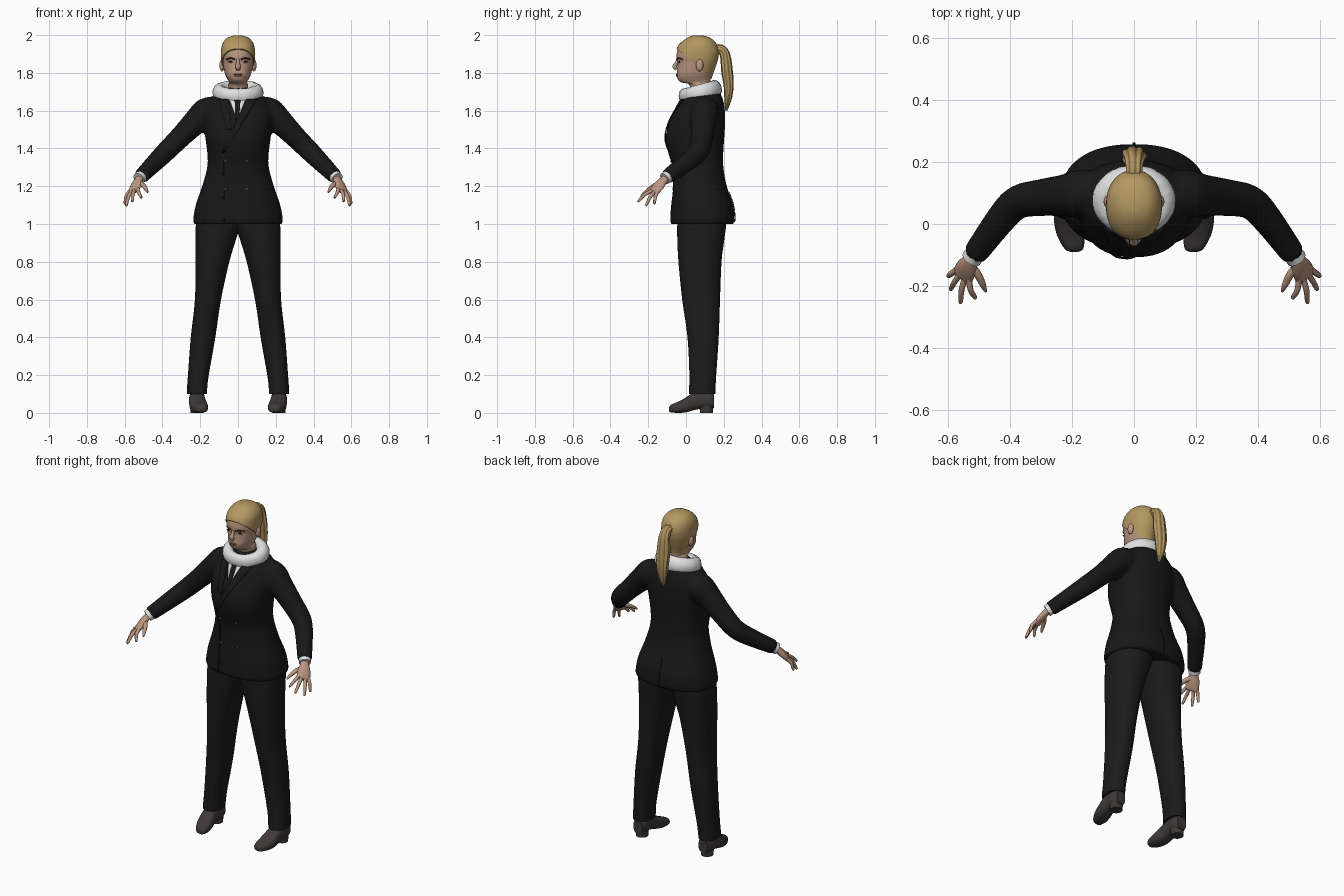
import bpy, bmesh, math, random
from math import cos, sin, pi, copysign
from mathutils import Vector, Matrix
from mathutils.bvhtree import BVHTree

if "Cube" in bpy.data.objects:
    bpy.data.objects.remove(bpy.data.objects["Cube"])
random.seed(4)


def material(name, r, g, b):
    m = bpy.data.materials.new(name)
    m.use_nodes = True
    m.diffuse_color = (r, g, b, 1)
    bsdf = m.node_tree.nodes["Principled BSDF"]
    bsdf.inputs["Base Color"].default_value = (r, g, b, 1)
    bsdf.inputs["Roughness"].default_value = 0.8
    return m


JACKET = material("jacket black", .009, .009, .009)
TROUSER = material("trouser black", .011, .011, .011)
SHOE = material("shoe brown", .05, .04, .04)
SKIN = material("skin", .5, .31, .22)
HAIR = material("blonde hair", .45, .31, .12)
HAIR_DARK = material("dark blonde hair", .24, .15, .05)
WHITE = material("white cloth", .75, .75, .75)
DARK = material("eye dark", .025, .016, .013)
LIP = material("lip rose", .33, .15, .12)
BUTTON = material("button bronze", .05, .035, .015)


def finish(name, bm, *mats, mirror=False):
    bmesh.ops.recalc_face_normals(bm, faces=bm.faces)
    for f in bm.faces:
        f.smooth = True
    mesh = bpy.data.meshes.new(name)
    bm.to_mesh(mesh)
    bm.free()
    mesh.set_sharp_from_angle(angle=math.radians(50))
    for m in mats:
        mesh.materials.append(m)
    ob = bpy.data.objects.new(name, mesh)
    bpy.context.scene.collection.objects.link(ob)
    if mirror:
        ob.modifiers.new("Mirror", 'MIRROR').use_mirror_merge = False
    return ob


def smooth(rows, k=4):
    # Catmull-Rom resampling of rows of numbers
    out, last = [], len(rows) - 1
    for i in range(last):
        quad = [rows[max(0, min(last, i + d))] for d in (-1, 0, 1, 2)]
        for j in range(k):
            t = j / k
            out.append(tuple(b + .5 * t * (c - a + t * (2*a - 5*b + 4*c - d + t * (3*b - a - 3*c + d)))
                             for a, b, c, d in zip(*quad)))
    return out + [tuple(rows[-1])]


def loft(bm, rings, dark_column=None):
    loops = [[bm.verts.new(p) for p in ring] for ring in rings]
    n = len(loops[0])
    for a, b in zip(loops, loops[1:]):
        for i in range(n):
            f = bm.faces.new((a[i], a[(i + 1) % n], b[(i + 1) % n], b[i]))
            if dark_column and dark_column(i):
                f.material_index = 1
    bm.faces.new(loops[0])
    bm.faces.new(loops[-1])


def oval(u0, u1, v0, v1, p=2.0, n=40):
    # superellipse that fills a box
    pts = []
    for i in range(n):
        c, s = cos(2 * pi * i / n), sin(2 * pi * i / n)
        pts.append(((u0 + u1) / 2 + (u1 - u0) / 2 * copysign(abs(c) ** (2 / p), c),
                    (v0 + v1) / 2 + (v1 - v0) / 2 * copysign(abs(s) ** (2 / p), s)))
    return pts


def level_rings(rows, p=2.0, n=40):
    return [[(x, y, z) for x, y in oval(x0, x1, y0, y1, p, n)] for z, x0, x1, y0, y1 in smooth(rows)]


def sweep(bm, rows, side=(1, 0, 0), n=16, wave=0, dark_column=None, k=4):
    # oval tube along a path of x, y, z, half width, half depth
    rows = smooth(rows, k)
    pts = [Vector(r[:3]) for r in rows]
    rings = []
    for i, r in enumerate(rows):
        t = (pts[min(i + 1, len(pts) - 1)] - pts[max(i - 1, 0)]).normalized()
        u = Vector(side)
        u = (u - t * u.dot(t)).normalized()
        v = t.cross(u)
        ring = []
        for j in range(n):
            a = 2 * pi * j / n
            g = 1 + wave * cos(7 * a)
            ring.append(pts[i] + u * r[3] * g * cos(a) + v * r[4] * g * sin(a))
        rings.append(ring)
    loft(bm, rings, dark_column)


def blob(name, mat, loc, scale, mirror=False):
    bm = bmesh.new()
    bmesh.ops.create_uvsphere(bm, u_segments=20, v_segments=12, radius=1,
                              matrix=Matrix.Translation(loc) @ Matrix.Diagonal((*scale, 1)))
    return finish(name, bm, mat, mirror=mirror)


def surface(ob):
    bpy.context.view_layer.update()
    tree = BVHTree.FromObject(ob, bpy.context.evaluated_depsgraph_get())

    def depth(x, z, way=-1):
        hit = tree.ray_cast(Vector((x, way * 2, z)), Vector((0, -way, 0)))[0]
        return hit.y if hit else 0.0
    return depth


# Jacket: torso and sleeves fused into one cloth surface
bm = bmesh.new()
torso = [(1.0, .235, -.08, .25), (1.02, .238, -.083, .258), (1.1, .224, -.078, .25),
         (1.2, .19, -.068, .216), (1.3, .163, -.072, .198), (1.37, .162, -.092, .197),
         (1.45, .172, -.108, .202), (1.53, .182, -.092, .207), (1.6, .18, -.057, .206),
         (1.65, .16, -.03, .198), (1.69, .115, 0, .182), (1.72, .07, .02, .15)]
loft(bm, level_rings([(z, -w, w, a, b) for z, w, a, b in torso], 2.3, 48))
for s in (1, -1):
    sweep(bm, [(s * x, y, z, r, q) for x, y, z, r, q in (
        (.1, .1, 1.62, .06, .065), (.165, .098, 1.59, .08, .078), (.225, .092, 1.54, .068, .068),
        (.3, .085, 1.465, .058, .06), (.375, .07, 1.39, .054, .055),
        (.43, .015, 1.335, .049, .05), (.515, -.1, 1.25, .04, .04))], n=24)
jacket = finish("jacket", bm, JACKET)
mod = jacket.modifiers.new("Fuse", 'REMESH')
mod.mode, mod.voxel_size, mod.use_smooth_shade = 'VOXEL', .01, True
mod = jacket.modifiers.new("Relax", 'SMOOTH')
mod.factor, mod.iterations = .5, 5
on_jacket = surface(jacket)


def panel(name, mat, z0, z1, left, right, lift=.004, way=-1, nx=6, nz=14):
    # thin plate laid on the jacket between two edges, each given bottom to top
    bm = bmesh.new()
    grid = []
    for j in range(nz + 1):
        t = j / nz
        z = z0 + (z1 - z0) * t
        a, b = (e[0] + (e[1] - e[0]) * t for e in (left, right))
        xs = [a + (b - a) * i / nx for i in range(nx + 1)]
        grid.append([bm.verts.new((x, on_jacket(x, z, way) + way * lift, z)) for x in xs])
    for r, q in zip(grid, grid[1:]):
        for i in range(nx):
            f = (r[i], r[i + 1], q[i + 1], q[i])
            bm.faces.new(f if way < 0 else f[::-1])
    ob = finish(name, bm, mat)
    mod = ob.modifiers.new("Thickness", 'SOLIDIFY')
    mod.thickness, mod.offset = .004, 0
    return ob


panel("shirt_front", WHITE, 1.56, 1.67, (-.008, -.05), (0, .045), .002)
panel("tie", JACKET, 1.555, 1.67, (-.014, -.018), (.006, .014), .005)
panel("left_lapel", JACKET, 1.38, 1.66, (-.085, .045), (-.07, .1), .006)
panel("right_lapel", JACKET, 1.5, 1.66, (-.06, -.1), (-.035, -.05), .005)
panel("front_flap_edge", TROUSER, 1.01, 1.38, (-.078, -.085), (-.07, -.077))
panel("back_vent", TROUSER, 1.01, 1.17, (-.005, -.002), (.005, .002), .003, 1)
for z in (1.335, 1.185):
    for x in (-.065, .045):
        blob("jacket_button", BUTTON, (x, on_jacket(x, z) - .002, z), (.009, .004, .009))

# Trousers
bm = bmesh.new()
loft(bm, level_rings([(.1, .165, .27, .015, .155), (.13, .163, .27, .016, .156), (.2, .155, .265, .018, .16),
                      (.4, .12, .25, .008, .173), (.6, .09, .228, -.02, .18), (.8, .046, .225, -.04, .188),
                      (.92, .01, .225, -.046, .203), (1, -.015, .222, -.046, .212),
                      (1.06, -.02, .2, -.04, .2)], 2.3))
finish("trouser_leg", bm, TROUSER, mirror=True)

# Shoes with a separate heel block
bm = bmesh.new()
shoe = smooth([(-.09, .193, .012, .008, .028), (-.08, .194, .03, .003, .043), (-.04, .203, .044, 0, .06),
               (0, .211, .046, .003, .082), (.04, .216, .043, .014, .108), (.08, .217, .042, .022, .115),
               (.12, .217, .041, .022, .115), (.148, .217, .03, .025, .105)])
loft(bm, [[(x, y, z) for x, z in oval(c - w, c + w, a, b, 2.6, 28)] for y, c, w, a, b in shoe])
bmesh.ops.create_cone(bm, cap_ends=True, segments=24, radius1=.034, radius2=.037, depth=.036,
                      matrix=Matrix.Translation((.217, .108, .018)))
finish("shoe", bm, SHOE, mirror=True)

# Shirt cuffs and hands
bm = bmesh.new()
sweep(bm, [(.508, -.09, 1.257, .033, .033), (.525, -.113, 1.24, .033, .033)], n=20)
finish("shirt_cuff", bm, WHITE, mirror=True)

across = Vector((-.75, -.6, .25)).normalized()
knuckle = Vector((.553, -.168, 1.174))
bm = bmesh.new()
sweep(bm, [(.512, -.096, 1.25, .023, .02), (.528, -.12, 1.23, .026, .019), (.54, -.142, 1.205, .036, .019),
           (*knuckle, .038, .014), (.556, -.175, 1.168, .034, .008)], across)
tips = [(-.03, (.6, -.168, 1.108)), (-.01, (.592, -.212, 1.098)),
        (.011, (.56, -.255, 1.12)), (.031, (.512, -.24, 1.14))]
for shift, tip in tips:
    root, tip = knuckle + across * shift, Vector(tip)
    root = root - (tip - root) * .15
    mid = (root + tip) / 2 + Vector((.005, -.004, .006))
    end = tip - (tip - root) * .05
    sweep(bm, [(*root, .01, .01), (*mid, .0095, .0095), (*end, .007, .007), (*tip, .003, .003)], across, 10)
sweep(bm, [(.53, -.13, 1.22, .014, .014), (.503, -.165, 1.205, .013, .012),
           (.487, -.198, 1.185, .01, .009), (.478, -.218, 1.168, .004, .004)], n=10)
finish("hand", bm, SKIN, mirror=True)

# Head, and a hair cap cut from a slightly larger head
skull = [(1.68, .054, .03, .14), (1.738, .052, .016, .132), (1.75, .048, -.025, .13),
         (1.765, .055, -.043, .13), (1.79, .067, -.049, .137), (1.82, .075, -.046, .148),
         (1.855, .081, -.044, .16), (1.88, .084, -.05, .166), (1.91, .084, -.048, .168),
         (1.94, .08, -.036, .16), (1.965, .068, -.012, .145), (1.985, .046, .018, .116),
         (1.995, .014, .045, .08)]


def head_mesh(grow):
    bm = bmesh.new()
    loft(bm, level_rings([(z + grow * .6, -w - grow, w + grow, a - grow, b + grow)
                          for z, w, a, b in skull], 2.15, 48))
    return bm


head = finish("head", head_mesh(0), SKIN)
bm = head_mesh(.006)
cut = bmesh.ops.bisect_plane(bm, geom=bm.verts[:] + bm.edges[:] + bm.faces[:], plane_co=(0, -.05, 1.928),
                             plane_no=(0, .857, 1), clear_inner=True)
bmesh.ops.holes_fill(bm, edges=[e for e in bm.edges if e.is_boundary])
finish("hair_cap", bm, HAIR)
bm = bmesh.new()
sweep(bm, [(0, .145, 1.92, .026, .026), (0, .185, 1.925, .026, .024), (0, .208, 1.89, .032, .026),
           (0, .217, 1.81, .038, .029), (0, .226, 1.73, .035, .025), (0, .222, 1.66, .024, .018),
           (0, .213, 1.6, .007, .005)], n=56, wave=.09, dark_column=lambda i: i % 8 in (3, 4))
finish("ponytail", bm, HAIR, HAIR_DARK)

# Face
on_face = surface(head)
bm = bmesh.new()
sweep(bm, [(0, -.042, 1.882, .007, .006), (0, -.05, 1.855, .009, .009),
           (0, -.06, 1.834, .014, .012), (0, -.05, 1.818, .011, .009)], n=14)
finish("nose", bm, SKIN)
blob("ear", SKIN, (.085, .072, 1.84), (.013, .02, .032), True)
blob("eye", DARK, (.036, on_face(.036, 1.859) + .001, 1.859), (.015, .005, .0055), True)
bm = bmesh.new()
sweep(bm, [(x, on_face(x, z), z, .004, .004) for x, z in ((.016, 1.872), (.038, 1.878), (.06, 1.872))],
      (0, 0, 1), 8)
finish("eyebrow", bm, DARK, mirror=True)
for name, z in (("upper_lip", 1.793), ("lower_lip", 1.785)):
    blob(name, LIP, (0, on_face(0, z) + .001, z), (.023, .006, .0048))

# Fluffy neck collar
bpy.ops.mesh.primitive_torus_add(major_segments=72, minor_segments=20, major_radius=.098, minor_radius=.037,
                                 location=(0, .076, 1.695), rotation=(.27, 0, 0))
collar = bpy.context.object
collar.name = "fluffy_collar"
collar.scale = (1, .86, 1.2)
collar.data.materials.append(WHITE)
for v in collar.data.vertices:
    v.co += v.normal * random.uniform(-.0012, .0012)
for f in collar.data.polygons:
    f.use_smooth = True
